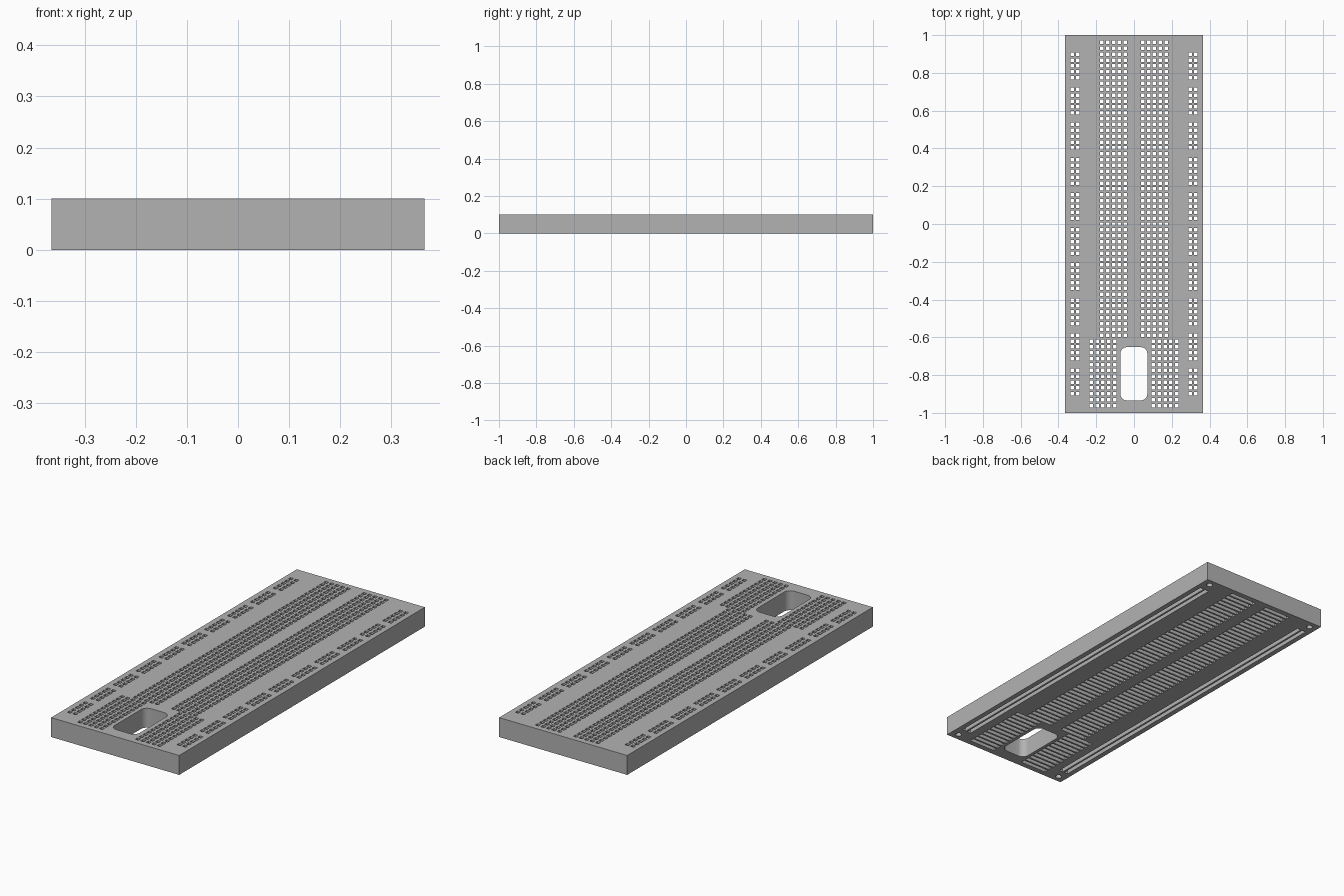
import bpy, bmesh, math
from mathutils import Matrix, Vector

if "Cube" in bpy.data.objects:
    bpy.data.objects.remove(bpy.data.objects["Cube"])

P = 0.031                      # hole pitch
W, L, H = 0.73, 2.0, 0.10      # body size
SLOT_TOP = 0.075               # ceiling of the contact slots


def new_object(name, bm):
    mesh = bpy.data.meshes.new(name)
    bmesh.ops.recalc_face_normals(bm, faces=bm.faces)
    bm.to_mesh(mesh)
    bm.free()
    obj = bpy.data.objects.new(name, mesh)
    bpy.context.collection.objects.link(obj)
    return obj


def box(bm, x, y, sx, sy, z0, z1):
    m = Matrix.Translation((x, y, (z0 + z1) / 2)) @ Matrix.Diagonal((sx, sy, z1 - z0, 1))
    bmesh.ops.create_cube(bm, size=1, matrix=m)


def rounded_prism(bm, x, y, sx, sy, r, z0, z1, steps=8):
    pts = []
    for k, (cx, cy) in enumerate([(1, 1), (-1, 1), (-1, -1), (1, -1)]):
        for i in range(steps + 1):
            a = math.pi / 2 * (k + i / steps)
            pts.append((x + cx * (sx / 2 - r) + r * math.cos(a),
                        y + cy * (sy / 2 - r) + r * math.sin(a)))
    face = bm.faces.new([bm.verts.new((px, py, z0)) for px, py in pts])
    ext = bmesh.ops.extrude_face_region(bm, geom=[face])
    top = [v for v in ext["geom"] if isinstance(v, bmesh.types.BMVert)]
    bmesh.ops.translate(bm, verts=top, vec=Vector((0, 0, z1 - z0)))


def cut(body, cutter):
    mod = body.modifiers.new(cutter.name, "BOOLEAN")
    mod.operation = "DIFFERENCE"
    mod.solver = "MANIFOLD"
    mod.object = cutter
    bpy.context.view_layer.objects.active = body
    bpy.ops.object.modifier_apply(modifier=mod.name)
    bpy.data.objects.remove(cutter)


# Main block
bm = bmesh.new()
box(bm, 0, 0, W, L, 0, H)
body = new_object("board_body", bm)

# Underside: contact slots, corner peg holes, and the through window
slots, holes = bmesh.new(), bmesh.new()
HOLE = 0.0185


def hole(x, y):
    box(holes, x, y, HOLE, HOLE, SLOT_TOP - 0.02, H + 0.02)


for side in (-1, 1):
    # Terminal rows: 51 near the centre line, 12 spread around the window
    for row in range(63):
        y = (31 - row) * P
        inner = 1.5 * P if row <= 50 else 3.3 * P
        box(slots, side * (inner + 2 * P), y, 4 * P + 0.028, 0.021, -0.02, SLOT_TOP)
        for col in range(5):
            hole(side * (inner + col * P), y)
    # Power rails: ten groups of five holes in two columns
    for x in (0.297, 0.328):
        box(slots, side * x, 0, 0.021, 58 * P + 0.03, -0.02, SLOT_TOP)
        for group in range(10):
            for k in range(5):
                hole(side * x, (29 - group * 6 - k) * P)
    # Corner peg holes
    for end in (-1, 1):
        rounded_prism(slots, side * 0.322, end * 0.963, 0.03, 0.03, 0.01499, -0.02, 0.06, 5)

rounded_prism(slots, -0.001, -0.793, 0.143, 0.282, 0.035, -0.02, H + 0.02)

cut(body, new_object("slot_cutter", slots))
cut(body, new_object("hole_cutter", holes))

# Smooth the rounded walls, keep box edges sharp
bpy.ops.object.select_all(action="DESELECT")
body.select_set(True)
bpy.context.view_layer.objects.active = body
bpy.ops.object.shade_smooth_by_angle(angle=math.radians(30))

grey = bpy.data.materials.new("light_grey")
grey.diffuse_color = (0.45, 0.45, 0.45, 1)
grey.use_nodes = True
grey.node_tree.nodes["Principled BSDF"].inputs["Base Color"].default_value = grey.diffuse_color
body.data.materials.clear()
body.data.materials.append(grey)
